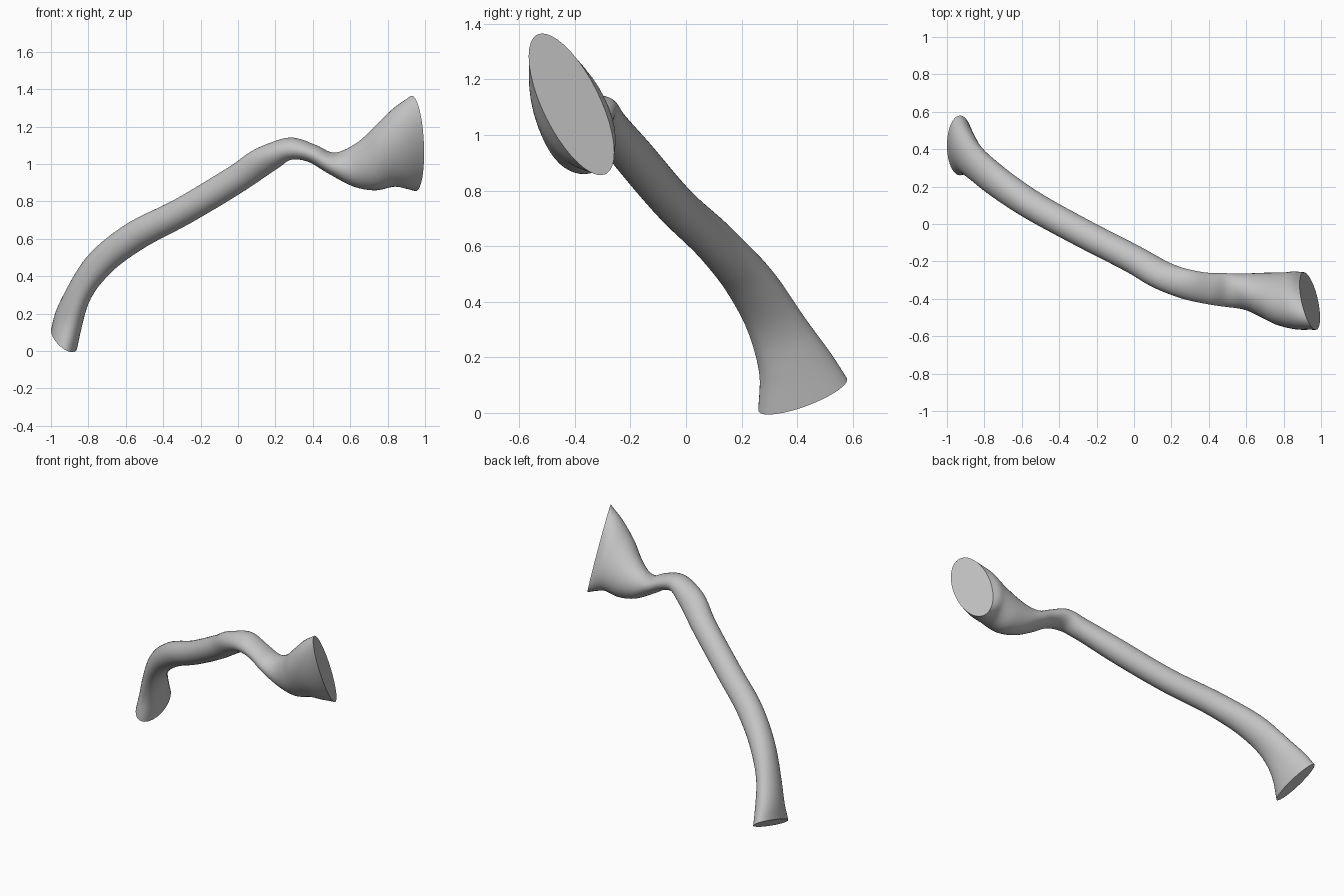
import bpy, bmesh, math
from mathutils import Vector

if "Cube" in bpy.data.objects:
    bpy.data.objects.remove(bpy.data.objects["Cube"])

# Cross-sections from foot to flared head: centre, half-axis a, half-axis b
SECTIONS = [
    ((-.93, .42, .065), (-.07, 0, .045), (0, -.16, -.055)),
    ((-.905, .393, .17), (-.072, .01, .03), (0, -.128, -.04)),
    ((-.865, .343, .28), (-.066, .02, .025), (-.01, -.102, -.03)),
    ((-.745, .238, .46), (-.06, .035, .045), (-.03, -.08, -.01)),
    ((-.57, .116, .602), (-.045, .025, .062), (-.04, -.068, 0)),
    ((-.3, -.035, .745), (-.035, .015, .065), (-.035, -.068, 0)),
    ((0, -.19, .925), (-.035, .015, .065), (-.035, -.068, 0)),
    ((.18, -.288, 1.042), (-.035, .01, .06), (-.035, -.07, 0)),
    ((.28, -.322, 1.082), (0, .01, .06), (-.02, -.077, 0)),
    ((.4, -.345, 1.055), (.02, 0, .045), (-.01, -.083, 0)),
    ((.49, -.353, 1.007), (.01, 0, .055), (0, -.09, -.01)),
    ((.59, -.363, .978), (-.02, -.025, .092), (.015, -.095, -.03)),
    ((.69, -.382, .992), (-.035, -.055, .125), (.02, -.108, -.045)),
    ((.79, -.402, 1.045), (-.045, -.08, .16), (.02, -.118, -.045)),
    ((.87, -.409, 1.085), (-.025, -.105, .212), (.035, -.115, -.05)),
    ((.94, -.412, 1.11), (0, -.125, .25), (.055, -.09, -.05)),
]
SIDES, STEPS = 40, 6

keys = [[Vector(v) for v in s] for s in SECTIONS]
last = len(keys) - 1
span = [(keys[k + 1][0] - keys[k][0]).length for k in range(last)]


def slope(k, n):
    """Rate of change of vector n at section k, weighted by spacing."""
    rate = lambda i: (keys[i + 1][n] - keys[i][n]) / span[i]
    if k == 0:
        return rate(0)
    if k == last:
        return rate(last - 1)
    h, g = span[k - 1], span[k]
    return (rate(k - 1) * g + rate(k) * h) / (h + g)


def blend(k, t, n):
    """Smooth cubic between sections k and k + 1."""
    p, q, h = keys[k][n], keys[k + 1][n], span[k]
    return (p * (2 * t ** 3 - 3 * t ** 2 + 1) + slope(k, n) * h * (t ** 3 - 2 * t ** 2 + t)
            + q * (3 * t ** 2 - 2 * t ** 3) + slope(k + 1, n) * h * (t ** 3 - t ** 2))


bm = bmesh.new()
rings = []
angles = [2 * math.pi * j / SIDES for j in range(SIDES)]
for i in range(last * STEPS + 1):
    k = min(i // STEPS, last - 1)
    c, a, b = (blend(k, i / STEPS - k, n) for n in range(3))
    rings.append([bm.verts.new(c + a * math.cos(w) + b * math.sin(w)) for w in angles])

# Tube wall
for r, s in zip(rings, rings[1:]):
    for j in range(SIDES):
        n = (j + 1) % SIDES
        bm.faces.new((r[j], r[n], s[n], s[j]))
# Flat end caps
bm.faces.new(rings[0])
bm.faces.new(rings[-1])
bmesh.ops.recalc_face_normals(bm, faces=bm.faces)

mesh = bpy.data.meshes.new("curved_handle")
bm.to_mesh(mesh)
bm.free()
handle = bpy.data.objects.new("curved_handle", mesh)
bpy.context.collection.objects.link(handle)
grey = bpy.data.materials.new("plain_grey")
grey.diffuse_color = (0.55, 0.55, 0.55, 1)
grey.use_nodes = True
grey.node_tree.nodes["Principled BSDF"].inputs["Base Color"].default_value = grey.diffuse_color
mesh.materials.append(grey)

# Smooth wall, crisp cap rims
bpy.context.view_layer.objects.active = handle
handle.select_set(True)
bpy.ops.object.shade_smooth_by_angle(angle=math.radians(40))
